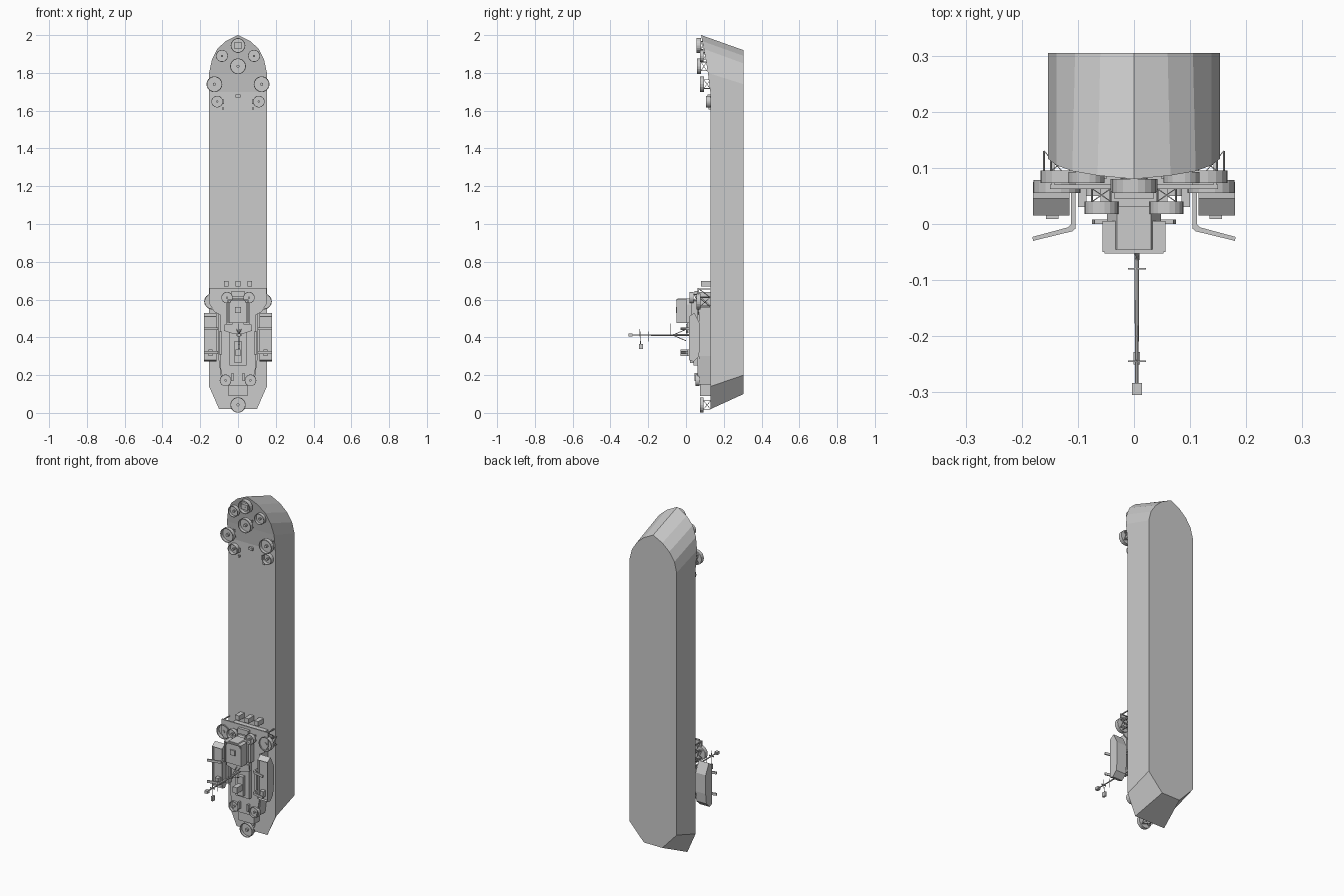
import bpy, bmesh, math
from mathutils import Vector

if "Cube" in bpy.data.objects:
    bpy.data.objects.remove(bpy.data.objects["Cube"])

# The ship stands on its stern: z = length, x = beam, -y = up from the deck.


def make(name, bm):
    bmesh.ops.remove_doubles(bm, verts=bm.verts, dist=1e-5)
    bmesh.ops.recalc_face_normals(bm, faces=bm.faces)
    me = bpy.data.meshes.new(name)
    bm.to_mesh(me)
    bm.free()
    ob = bpy.data.objects.new(name, me)
    bpy.context.collection.objects.link(ob)
    return ob


def box(name, x, y, z):
    """Box from (min, max) ranges."""
    bm = bmesh.new()
    bmesh.ops.create_cube(bm, size=1)
    for v in bm.verts:
        v.co = [(r[0] + r[1]) / 2 + c * (r[1] - r[0]) for r, c in zip((x, y, z), v.co)]
    return make(name, bm)


def pair(name, x, y, z):
    box(name + "_right", x, y, z)
    box(name + "_left", (-x[1], -x[0]), y, z)


def plate(name, half, y0, y1):
    """Symmetric deck outline (x, z) extruded along y."""
    pts = half + [(-x, z) for x, z in reversed(half) if x > 0]
    bm = bmesh.new()
    f = bm.faces.new([bm.verts.new((x, y0, z)) for x, z in pts])
    ext = bmesh.ops.extrude_face_region(bm, geom=[f])
    for v in ext["geom"]:
        if isinstance(v, bmesh.types.BMVert):
            v.co.y = y1
    return make(name, bm)


def rod(name, a, b, r=0.003, sides=6, r2=None):
    a, b = Vector(a), Vector(b)
    bm = bmesh.new()
    bmesh.ops.create_cone(bm, cap_ends=True, segments=sides, radius1=r,
                          radius2=r if r2 is None else r2, depth=(b - a).length)
    q = Vector((0, 0, 1)).rotation_difference(b - a)
    for v in bm.verts:
        v.co = q @ v.co + (a + b) / 2
    return make(name, bm)


def tub(name, x, z, r, y0, y1, base, gun=True):
    """Round gun tub, open towards -y, on braced legs, with a gun inside."""
    prof = [(0, y1), (r, y1), (r, y0), (r * .9, y0), (r * .9, y1 - .004), (0, y1 - .004)]
    n = 18
    bm = bmesh.new()
    rings = [[bm.verts.new((x + p * math.cos(2 * math.pi * i / n), y,
                            z + p * math.sin(2 * math.pi * i / n))) for i in range(n)]
             for p, y in prof[1:5]]
    for a, b in zip(rings, rings[1:]):
        for i in range(n):
            bm.faces.new((a[i], a[(i + 1) % n], b[(i + 1) % n], b[i]))
    bm.faces.new(rings[0])
    bm.faces.new(rings[-1])
    make(name, bm)
    if base - y1 > .008:
        d = r * .55
        c = [(x + d, z + d), (x - d, z + d), (x - d, z - d), (x + d, z - d)]
        for i in range(4):
            (ax, az), (bx, bz) = c[i], c[(i + 1) % 4]
            rod(name + "_leg", (ax, y1, az), (ax, base, az), .0018, 4)
            rod(name + "_brace", (ax, y1, az), (bx, base, bz), .0012, 4)
            rod(name + "_brace", (bx, y1, bz), (ax, base, az), .0012, 4)
    if gun:
        rod(name + "_mount", (x, y1, z), (x, y0 + .002, z), r * .2, 8)


# Hull: deck ring with raised bow, joined to the flat bottom ring
deck = [(0, 2.0), (.065, 1.968), (.11, 1.927), (.138, 1.87), (.153, 1.80), (.153, 1.70),
        (.153, .14), (.10, .02), (0, .02)]
bottom = [(0, 1.92), (.06, 1.89), (.105, 1.85), (.138, 1.80), (.153, 1.74), (.153, 1.65),
          (.153, .20), (.06, .10), (0, .10)]


def sheer(z):
    t = max(0, (z - 1.68) / .32)
    return .13 - .05 * t ** 1.3


bm = bmesh.new()
for s in (1, -1):
    D = [bm.verts.new((s * x, sheer(z), z)) for x, z in deck]
    B = [bm.verts.new((s * x, .305, z)) for x, z in bottom]
    C = [bm.verts.new((0, sheer(z), z)) for x, z in deck]
    K = [bm.verts.new((0, .305, z)) for x, z in bottom]
    for i in range(len(deck) - 1):
        bm.faces.new((D[i], D[i + 1], B[i + 1], B[i]))
        for P, Q in ((D, C), (B, K)):
            vs = []
            for v in (P[i], P[i + 1], Q[i + 1], Q[i]):
                if all((v.co - w.co).length > 1e-6 for w in vs):
                    vs.append(v)
            if len(vs) > 2:
                bm.faces.new(vs)
bmesh.ops.dissolve_degenerate(bm, dist=1e-6, edges=bm.edges)
make("hull", bm)

# Bow gun tubs and deck fittings
tub("bow_tub_front", 0, 1.945, .039, .055, .08, .092)
tub("bow_tub_rear", 0, 1.835, .042, .058, .08, .11)
box("bow_tub_gun", (-.02, .02), (.058, .075), (1.93, 1.96))
for s in (1, -1):
    tub("bow_tub_side", s * .085, 1.89, .032, .073, .093, .112)
    tub("bow_tub_wing", s * .125, 1.74, .042, .073, .095, .128)
    tub("bow_tub_low", s * .11, 1.648, .031, .105, .13, .13)
box("bow_hatch", (-.012, .012), (.115, .13), (1.67, 1.685))
pair("vent", (.075, .085), (.11, .13), (1.635, 1.66))
pair("bollard", (.075, .085), (.12, .13), (1.605, 1.617))

# Main deckhouse with overhanging deck and supports
plate("deckhouse", [(.105, .64), (.105, .30), (.085, .15)], .07, .131)
plate("upper_deck", [(.15, .66), (.15, .575), (.125, .535), (.095, .52), (.095, .25),
                     (.075, .145)], .062, .07)
box("aft_house", (-.05, .05), (.075, .131), (.09, .155))
for z in (.655, .61, .56):
    pair("deck_post", (.142, .147), (.07, .131), (z - .003, z + .003))
for s in (1, -1):
    rod("deck_brace", (s * .145, .07, .655), (s * .145, .13, .61), .002, 4)
    rod("deck_brace", (s * .145, .07, .61), (s * .145, .13, .56), .002, 4)
for x in (-.062, 0, .062):
    box("vent_box", (x - .013, x + .013), (.08, .131), (.67, .698))
box("deck_locker", (-.035, .035), (.045, .065), (.615, .645))

# Upper house and bridge
box("second_house", (-.06, .06), (.03, .064), (.47, .60))
box("engine_casing", (-.045, .045), (.04, .064), (.25, .48))
plate("bridge", [(.03, .605), (.048, .575), (.048, .475)], -.045, .032)
plate("bridge_wall_front", [(.053, .60), (.053, .594)], -.053, .005)
pair("bridge_wall", (.05, .056), (-.05, .005), (.475, .60))
box("bridge_console", (-.015, .015), (-.053, -.044), (.53, .56))
plate("signal_deck", [(.07, .47), (.075, .435), (.03, .42)], .0, .008)
box("signal_house", (-.03, .03), (.005, .042), (.425, .475))
box("funnel", (-.014, .014), (-.03, .042), (.30, .335))
box("funnel_casing", (-.018, .018), (.02, .042), (.265, .38))
pair("raft", (.085, .10), (.03, .062), (.31, .43))
pair("aft_vent", (.025, .035), (.045, .063), (.17, .21))
box("stern_winch", (-.015, .015), (.105, .13), (.09, .13))

# Gun tubs around the superstructure
for s in (1, -1):
    tub("house_tub_wing", s * .137, .59, .042, .055, .078, .13)
    tub("house_tub_upper", s * .058, .61, .03, .018, .04, .063)
    tub("house_tub_aft", s * .066, .172, .031, .05, .072, .13)
tub("stern_tub", 0, .042, .041, .073, .093, .13)

# Mast with yards, radar and antennas
mx, mz = .005, .412
rod("mast", (mx, .04, mz), (mx, -.285, mz), .005, 8, .003)
box("mast_head", (mx - .009, mx + .009), (-.305, -.283), (mz - .008, mz + .008))
for dx, dz in ((-.012, .03), (.012, .03), (0, -.03)):
    rod("mast_stay", (mx + dx, .0, mz + dz), (mx, -.07, mz), .002, 4)
box("lower_yard", (mx - .016, mx + .016), (-.081, -.078), (mz - .003, mz + .003))
rod("lower_antenna", (mx, -.08, mz), (mx, -.08, mz + .06), .0015, 4)
box("upper_yard", (mx - .016, mx + .016), (-.246, -.243), (mz - .003, mz + .003))
rod("gaff", (mx, -.245, .445), (mx, -.24, .35), .002, 4)
box("gaff_lamp", (mx - .006, mx + .006), (-.25, -.228), (.338, .365))
rod("antenna", (mx, -.20, mz - .035), (mx, -.20, mz + .02), .0015, 4)

# Landing boats on both sides, with bent davit arms
for s, side in ((1, "right"), (-1, "left")):
    prof = [(.045, .53), (.015, .51), (.015, .28), (.04, .272), (.068, .30), (.075, .36),
            (.075, .47)]
    bm = bmesh.new()
    f = bm.faces.new([bm.verts.new((s * .115, y, z)) for y, z in prof])
    ext = bmesh.ops.extrude_face_region(bm, geom=[f])
    for v in ext["geom"]:
        if isinstance(v, bmesh.types.BMVert):
            v.co.x = s * .18
    top = [f for f in bm.faces if f.calc_center_median().y < .02]
    bmesh.ops.inset_region(bm, faces=top, thickness=.007, depth=0, use_even_offset=True)
    for v in {v for f in top for v in f.verts}:
        v.co.y += .018
    make("landing_boat_" + side, bm)
    xs = sorted((s * .135, s * .157))
    box("boat_cockpit_" + side, xs, (.009, .045), (.30, .335))
    for z in (.32, .445):
        path = [(.11, .065), (.11, -.003), (.18, -.027), (.178, -.02), (.117, 0), (.117, -.0),
                (.104, -.012), (.104, .065)]
        path = [(.104, .13), (.104, -.008), (.11, -.013), (.18, -.03), (.181, -.023),
                (.118, -.006), (.112, 0), (.112, .13)]
        bm = bmesh.new()
        f = bm.faces.new([bm.verts.new((s * x, y, z - .007)) for x, y in path])
        bmesh.ops.translate(bm, vec=(0, 0, .014), verts=[
            v for v in bmesh.ops.extrude_face_region(bm, geom=[f])["geom"]
            if isinstance(v, bmesh.types.BMVert)])
        make("davit_" + side, bm)
